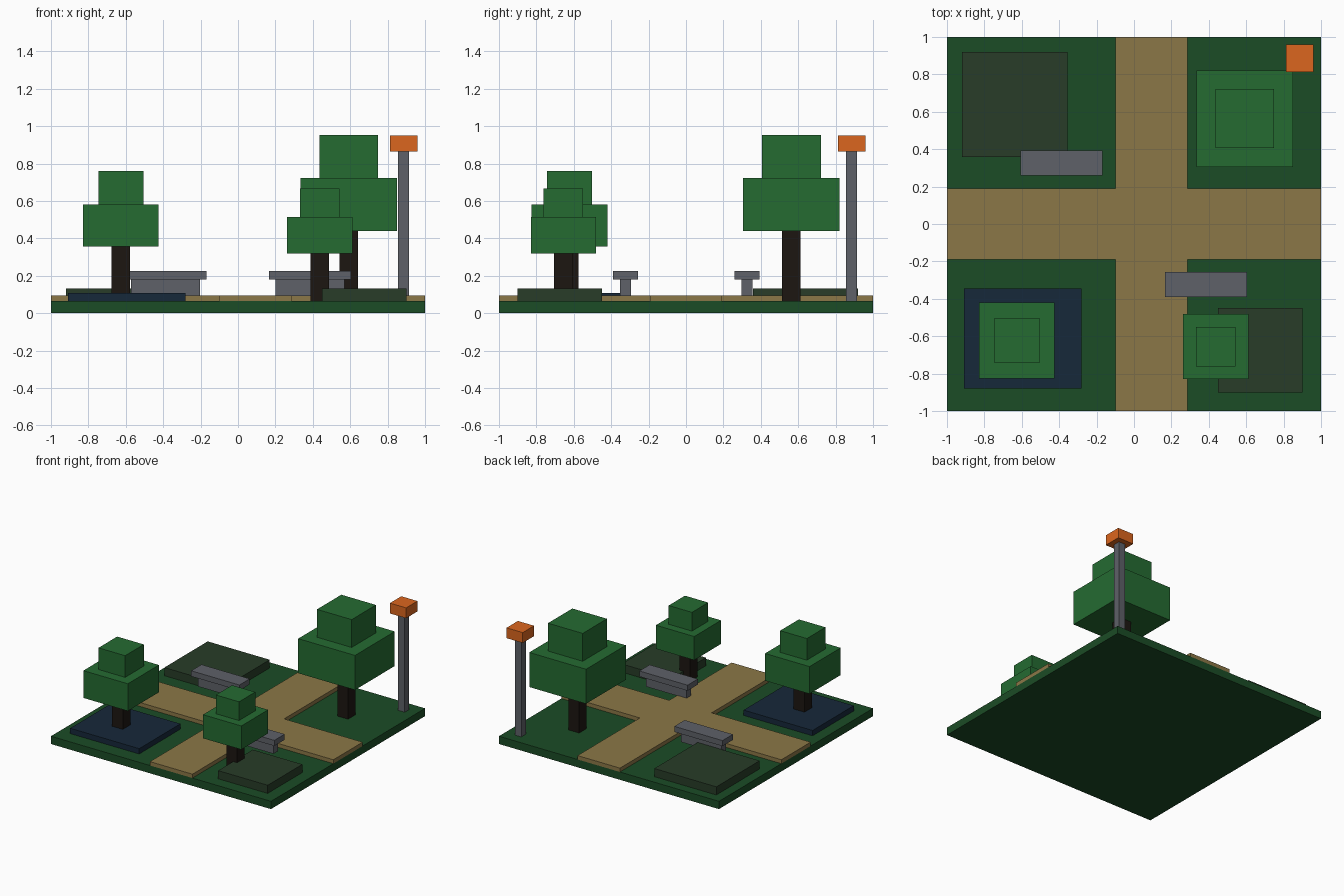
import bpy, bmesh

if "Cube" in bpy.data.objects:
    bpy.data.objects.remove(bpy.data.objects["Cube"])


def material(name, rgb):
    m = bpy.data.materials.new(name)
    m.diffuse_color = (*rgb, 1)
    m.use_nodes = True
    m.node_tree.nodes["Principled BSDF"].inputs["Base Color"].default_value = m.diffuse_color
    return m


GRASS = material("grass", (0.011, 0.072, 0.019))
PATH = material("sand", (0.26, 0.185, 0.063))
BED = material("bed", (0.021, 0.045, 0.021))
WATER = material("water", (0.008, 0.021, 0.042))
BARK = material("bark", (0.0116, 0.008, 0.0056))
LEAF = material("leaf", (0.018, 0.147, 0.031))
STONE = material("stone", (0.112, 0.119, 0.138))
GLOW = material("lamp_orange", (0.71, 0.133, 0.013))
G = 0.064  # top of the lawn


def prism(name, outline, z0, z1, mat):
    """Extrude a flat outline from z0 up to z1."""
    bm = bmesh.new()
    face = bm.faces.new([bm.verts.new((x, y, z0)) for x, y in outline])
    ext = bmesh.ops.extrude_face_region(bm, geom=[face])
    for v in ext["geom"]:
        if isinstance(v, bmesh.types.BMVert):
            v.co.z = z1
    bmesh.ops.recalc_face_normals(bm, faces=bm.faces)
    me = bpy.data.meshes.new(name)
    bm.to_mesh(me)
    bm.free()
    me.materials.append(mat)
    ob = bpy.data.objects.new(name, me)
    bpy.context.collection.objects.link(ob)


def box(name, x0, x1, y0, y1, z0, z1, mat):
    prism(name, [(x0, y0), (x1, y0), (x1, y1), (x0, y1)], z0, z1, mat)


def block(name, cx, cy, w, d, z0, z1, mat):
    box(name, cx - w / 2, cx + w / 2, cy - d / 2, cy + d / 2, z0, z1, mat)


def tree(name, cx, cy, w_low, w_top, z1, z2, z3):
    block(name + "_trunk", cx, cy, 0.098, 0.098, G, z1, BARK)
    block(name + "_lower_crown", cx, cy, w_low, w_low, z1, z2, LEAF)
    block(name + "_upper_crown", cx, cy, w_top, w_top, z2, z3, LEAF)


def bench(name, cx, cy):
    block(name + "_base", cx, cy, 0.37, 0.058, 0.092, 0.18, STONE)
    block(name + "_seat", cx, cy, 0.438, 0.134, 0.18, 0.226, STONE)


# Lawn and crossing paths
box("lawn", -1, 1, -1, 1, 0, G, GRASS)
a, b, c = -0.10, 0.286, 0.19
prism("crossing_paths",
      [(a, -1), (b, -1), (b, -c), (1, -c), (1, c), (b, c),
       (b, 1), (a, 1), (a, c), (-1, c), (-1, -c), (a, -c)], G, 0.096, PATH)

# Planting beds and pond
box("back_bed", -0.92, -0.356, 0.358, 0.92, G, 0.131, BED)
box("front_bed", 0.45, 0.90, -0.90, -0.45, G, 0.131, BED)
box("pond", -0.909, -0.282, -0.88, -0.345, G, 0.108, WATER)

# Trees
tree("left_tree", -0.626, -0.623, 0.404, 0.242, 0.358, 0.582, 0.76)
tree("front_tree", 0.437, -0.656, 0.348, 0.211, 0.32, 0.514, 0.668)
tree("big_tree", 0.592, 0.563, 0.516, 0.315, 0.44, 0.724, 0.953)

# Benches
bench("back_bench", -0.388, 0.326)
bench("front_bench", 0.385, -0.324)

# Street lamp
block("lamp_post", 0.886, 0.886, 0.059, 0.059, G, 0.865, STONE)
block("lamp_head", 0.886, 0.886, 0.147, 0.147, 0.865, 0.95, GLOW)
